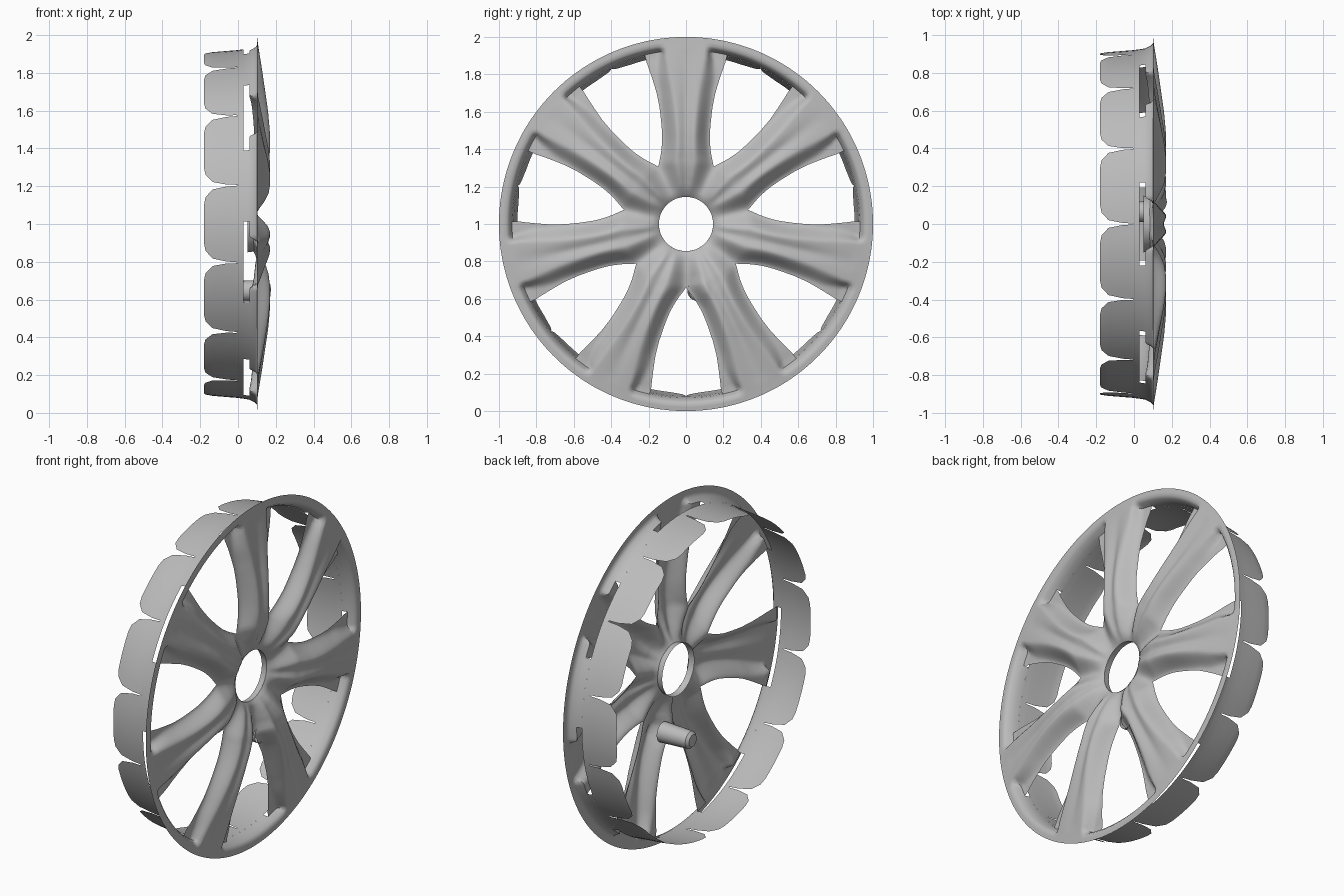
import bpy, bmesh, math

if "Cube" in bpy.data.objects:
    bpy.data.objects.remove(bpy.data.objects["Cube"])

N = 7                       # spokes and openings
SECTOR = math.pi / N        # half the angle of one repeat
OPEN = math.radians(12)     # half angle of an opening at the rim

grey = bpy.data.materials.new("silver_grey")
grey.diffuse_color = (0.5, 0.5, 0.5, 1)
grey.use_nodes = True
grey.node_tree.nodes["Principled BSDF"].inputs["Base Color"].default_value = grey.diffuse_color


def interp(pts, t):
    if t <= pts[0][0]:
        return pts[0][1]
    for (a, p), (b, q) in zip(pts, pts[1:]):
        if t <= b:
            return p + (q - p) * (t - a) / (b - a)
    return pts[-1][1]


def smooth(t):
    t = min(max(t, 0), 1)
    return t * t * (3 - 2 * t)


def polar(x, r, a):
    return (x, r * math.cos(a), 1 + r * math.sin(a))


def add_grid(bm, rows):
    vs = [[bm.verts.new(p) for p in row] for row in rows]
    for r0, r1 in zip(vs, vs[1:]):
        for j in range(len(r0) - 1):
            bm.faces.new((r0[j], r1[j], r1[j + 1], r0[j + 1]))


def finish(bm, name, angle=40):
    bmesh.ops.remove_doubles(bm, verts=bm.verts, dist=0.0005)
    me = bpy.data.meshes.new(name)
    bm.to_mesh(me)
    bm.free()
    me.materials.append(grey)
    ob = bpy.data.objects.new(name, me)
    bpy.context.collection.objects.link(ob)
    bpy.ops.object.select_all(action='DESELECT')
    ob.select_set(True)
    bpy.context.view_layer.objects.active = ob
    bpy.ops.object.shade_smooth_by_angle(angle=math.radians(angle))
    return ob


# Profiles along the radius
TOP = [(.145, .085), (.16, .098), (.2, .125), (.26, .15), (.32, .165), (.4, .173),
       (.5, .17), (.6, .16), (.75, .138), (.85, .123), (.96, .105), (1, .1)]
EDGE = [(.145, .082), (.17, .095), (.25, .1), (.34, .092), (.5, .09), (.7, .082),
        (.85, .07), (.9, .062), (.93, .06), (.945, .09), (.96, .104), (1, .1)]
GAP = [(.34, 0), (.36, .014), (.39, .036), (.42, .055), (.46, .077), (.5, .095),
       (.56, .117), (.64, .143), (.72, .163), (.8, .175), (.9, .187)]
TROUGH = [(.16, 0), (.24, .01), (.4, .014), (.65, .014), (.9, .004), (.95, 0)]


def half_angle(r):
    if r >= .9:
        return SECTOR - OPEN
    return SECTOR - min(OPEN if r > .88 else 1, math.asin(interp(GAP, r) / r))


def height(r, u):
    a = abs(u)
    lo = interp([(.2, .2), (.6, .35), (.9, .48)], r)
    hi = interp([(.2, 1), (.65, 1), (.8, .9), (.92, .65)], r)
    top, edge = interp(TOP, r), interp(EDGE, r)
    x = top - (top - edge) * smooth((a - lo) / (hi - lo))
    return x - interp(TROUGH, r) * math.exp(-(a / .22) ** 2)


# Front face: seven fluted spokes merging into the hub
bm = bmesh.new()
radii = [.145, .15, .155, .165, .18, .2, .22, .245, .27, .3, .32, .34, .36, .375, .39]
radii += [.415 + .025 * i for i in range(20)] + [.9, .915, .93, .945, .96, .98, 1]
COLS = 32
for k in range(N):
    mid = math.pi / 2 + 2 * SECTOR * k
    rows = []
    for r in radii:
        row = []
        for j in range(COLS + 1):
            u = 2 * j / COLS - 1
            x, y, z = polar(height(r, u), r, mid + u * half_angle(r))
            # raised valve pad on one spoke
            x += .008 * smooth((.065 - math.hypot(y - .07, z - .645)) / .02)
            row.append((x, y, z))
        rows.append(row)
    add_grid(bm, rows)

# Rim arcs with a back wall outside each opening
for k in range(N):
    mid = -math.pi / 2 + 2 * SECTOR * k
    add_grid(bm, [[polar(x, r, mid + OPEN * (j / 6 - 1)) for j in range(13)]
                  for x, r in [(.03, .925)] + [(interp(EDGE, r), r)
                                              for r in (.93, .945, .96, .98, 1)]])
finish(bm, "spoked_cover", 50)

# Short collar around the centre hole
bm = bmesh.new()
add_grid(bm, [[polar(x, r, 2 * math.pi * j / 56) for j in range(57)]
              for x, r in ((.05, .15), (.085, .145))])
finish(bm, "hub_collar")

# Ring of fourteen clip tabs behind the rim
bm = bmesh.new()
OUTLINE = [(-.18, .5, .902), (-.172, .7, .905), (-.135, .9, .91),
           (-.06, .975, .916), (-.01, .985, .92), (0, 1, .921), (.03, 1, .925)]
for k in range(2 * N):
    add_grid(bm, [[polar(x, r, SECTOR * (k + w * (j / 4 - 1) / 2)) for j in range(9)]
                  for x, w, r in OUTLINE])
finish(bm, "clip_tabs", 30)

# Valve sleeve behind the padded spoke
bm = bmesh.new()
add_grid(bm, [[(x, .065 + r * math.cos(t), .645 + r * math.sin(t))
               for t in [2 * math.pi * j / 24 for j in range(25)]]
              for x, r in ((-.09, .0), (-.09, .035), (-.075, .05), (.105, .058))])
bmesh.ops.recalc_face_normals(bm, faces=bm.faces)
finish(bm, "valve_sleeve")
